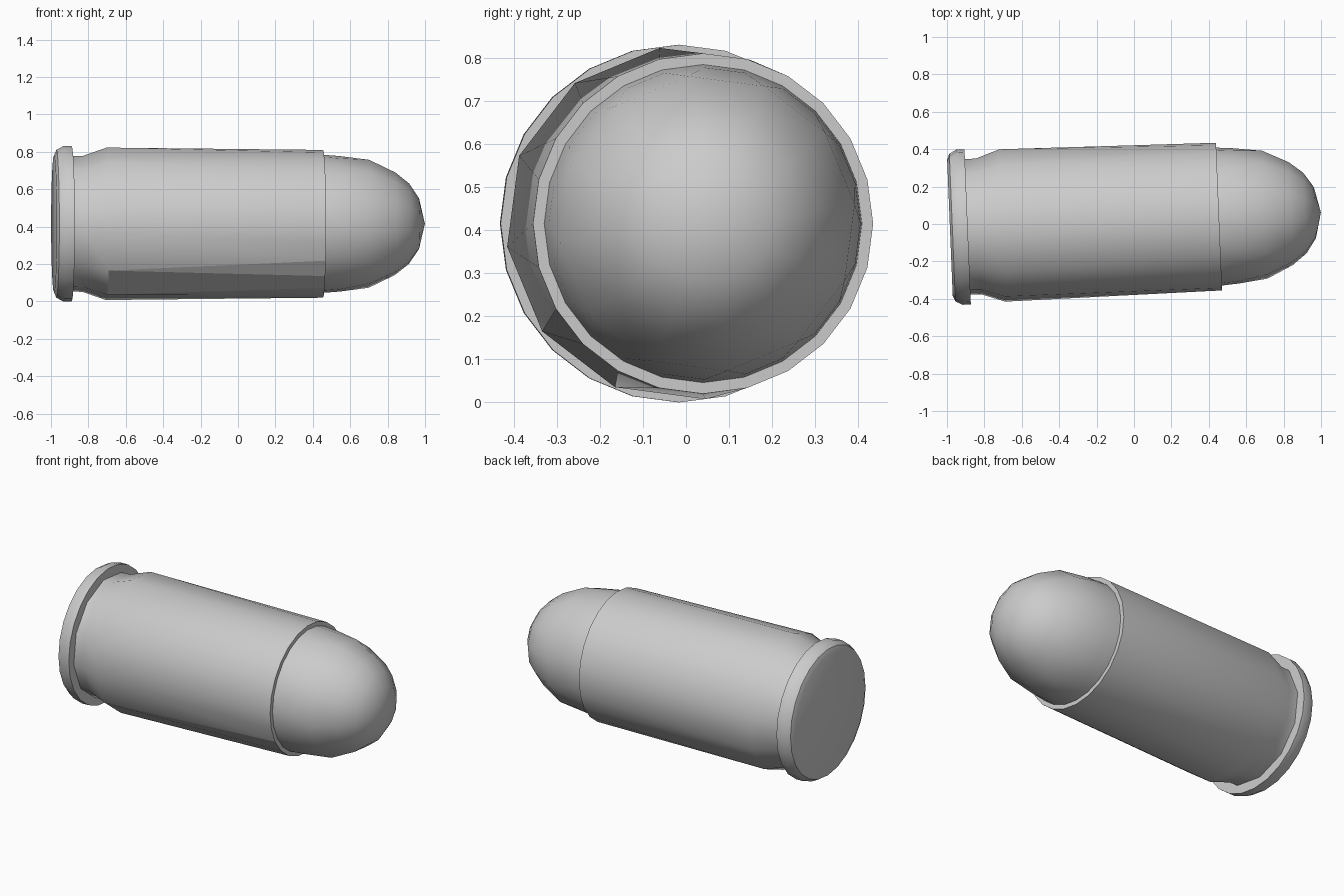
import bpy, bmesh, math

if "Cube" in bpy.data.objects:
    bpy.data.objects.remove(bpy.data.objects["Cube"])

YAW = 0.041                      # the round lies slightly turned
CENTRE = (0.0, 0.021, 0.415)


def ring(bm, x, r, n):
    # coarse rings are offset by 7.5 degrees so they sit between fine vertices
    off = math.radians(7.5) if n == 12 else 0.0
    return [bm.verts.new((x, r * math.cos(off + 2 * math.pi * i / n),
                          r * math.sin(off + 2 * math.pi * i / n))) for i in range(n)]


def bridge(bm, a, b):
    faces = []
    if len(a) == len(b):
        n = len(a)
        for i in range(n):
            faces.append(bm.faces.new((a[i], a[(i + 1) % n], b[(i + 1) % n], b[i])))
    else:
        fine, coarse = (a, b) if len(a) > len(b) else (b, a)
        for k in range(12):
            p, q, s = fine[2 * k], fine[2 * k + 1], fine[(2 * k + 2) % 24]
            c, d = coarse[k], coarse[(k + 1) % 12]
            faces += [bm.faces.new((p, q, c)), bm.faces.new((q, s, c)),
                      bm.faces.new((s, d, c))]
    return faces


def lathe(name, profile, tip=None, panel_step=None):
    bm = bmesh.new()
    rings = [ring(bm, *p) for p in profile]
    bm.faces.new(rings[0])
    panel = []
    for i in range(len(rings) - 1):
        faces = bridge(bm, rings[i], rings[i + 1])
        if i == panel_step:
            panel = faces[21:24]
    if tip is not None:
        t = bm.verts.new((tip, 0, 0))
        last = rings[-1]
        for i in range(len(last)):
            bm.faces.new((last[i], last[(i + 1) % len(last)], t))
    else:
        bm.faces.new(rings[-1])
    bm.faces.index_update()
    flat = [f.index for f in panel]
    bmesh.ops.recalc_face_normals(bm, faces=bm.faces[:])
    me = bpy.data.meshes.new(name)
    bm.to_mesh(me)
    bm.free()
    ob = bpy.data.objects.new(name, me)
    bpy.context.collection.objects.link(ob)
    ob.location = CENTRE
    ob.rotation_euler = (0, 0, YAW)
    bpy.ops.object.select_all(action='DESELECT')
    ob.select_set(True)
    bpy.context.view_layer.objects.active = ob
    bpy.ops.object.shade_smooth_by_angle(angle=math.radians(38))
    for i in flat:
        me.polygons[i].use_smooth = False
    return ob


# casing: rim, extractor groove and body up to the mouth
lathe("casing", [(-0.985, 0.365, 24), (-0.972, 0.395, 24), (-0.935, 0.415, 24),
                 (-0.89, 0.415, 24), (-0.89, 0.365, 12), (-0.83, 0.367, 12),
                 (-0.705, 0.411, 12), (0.455, 0.395, 24), (0.455, 0.360, 24)],
      panel_step=6)

# rounded nose seated in the casing mouth
lathe("nose", [(0.42, 0.369, 24), (0.455, 0.369, 24), (0.545, 0.362, 24),
               (0.70, 0.345, 12), (0.84, 0.277, 12), (0.915, 0.217, 12),
               (0.968, 0.138, 12)], tip=1.0)
